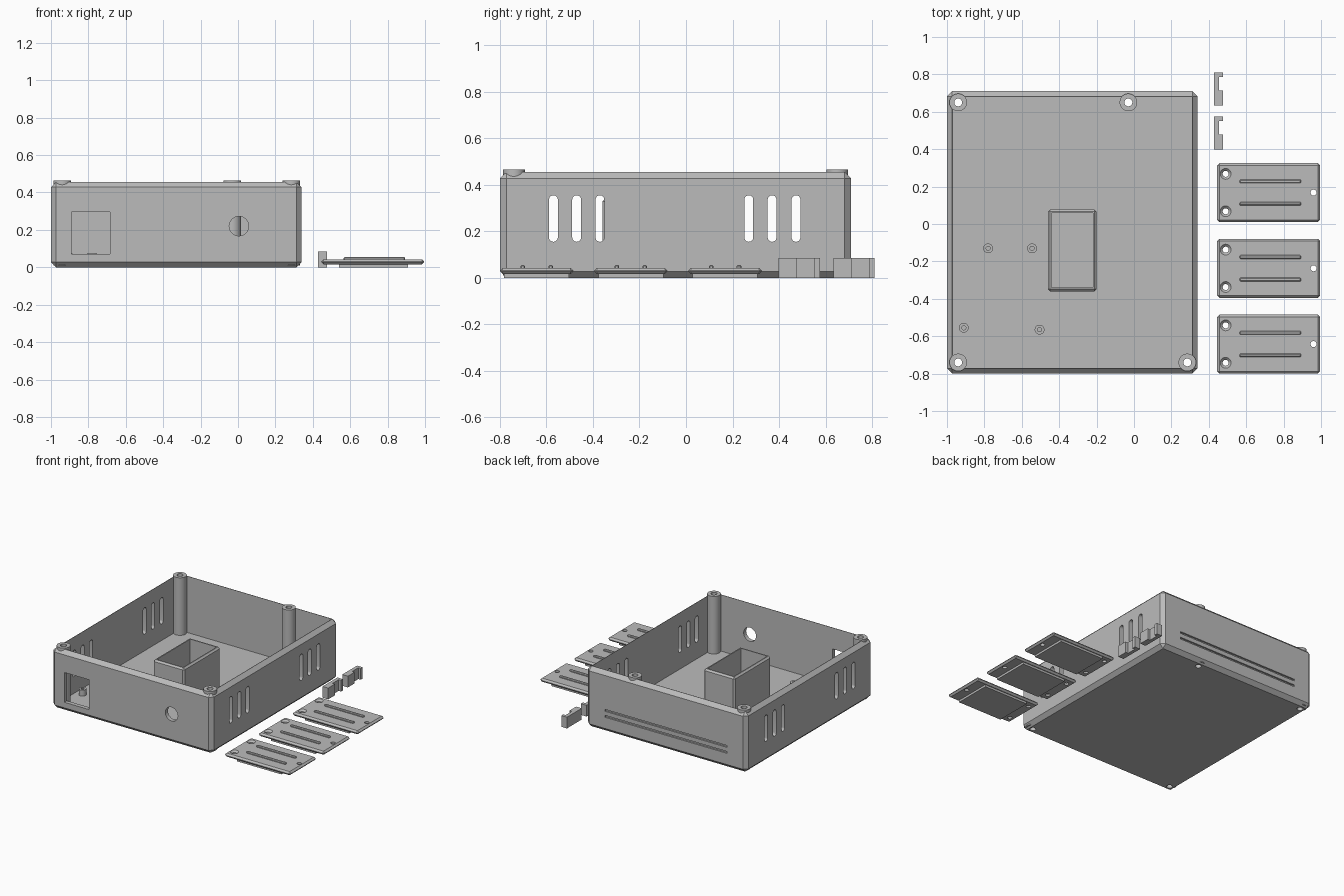
import bpy, bmesh, math
from mathutils import Matrix, Vector

start_cube = bpy.data.objects.get("Cube")
if start_cube:
    bpy.data.objects.remove(start_cube, do_unlink=True)

grey = bpy.data.materials.new("plain_grey")
grey.use_nodes = True
COLOUR = (0.5, 0.5, 0.5, 1)
grey.diffuse_color = COLOUR
grey.node_tree.nodes["Principled BSDF"].inputs["Base Color"].default_value = COLOUR


def finish(name, bm):
    mesh = bpy.data.meshes.new(name)
    bmesh.ops.recalc_face_normals(bm, faces=bm.faces)
    bm.to_mesh(mesh)
    bm.free()
    mesh.materials.append(grey)
    obj = bpy.data.objects.new(name, mesh)
    bpy.context.collection.objects.link(obj)
    return obj


def box(name, low, high, chamfer=0, upright_only=False):
    """Box between two corners, with optional chamfered edges."""
    low, high = Vector(low), Vector(high)
    bm = bmesh.new()
    bmesh.ops.create_cube(bm, size=1)
    for v in bm.verts:
        v.co = (low + high) / 2 + v.co * (high - low)
    if chamfer:
        edges = [e for e in bm.edges if not upright_only
                 or abs(e.verts[0].co.z - e.verts[1].co.z) > 1e-4]
        bmesh.ops.bevel(bm, geom=edges, offset=chamfer, segments=1,
                        affect='EDGES', profile=0.5)
    return finish(name, bm)


def rod(name, base, radius, length, axis='Z', top_radius=None, sides=32):
    """Cylinder or cone growing from its base along an axis."""
    bm = bmesh.new()
    bmesh.ops.create_cone(bm, cap_ends=True, segments=sides, radius1=radius,
                          radius2=radius if top_radius is None else top_radius,
                          depth=length)
    turn = {'X': Matrix.Rotation(math.pi / 2, 4, 'Y'),
            'Y': Matrix.Rotation(-math.pi / 2, 4, 'X'),
            'Z': Matrix.Identity(4)}[axis]
    bm.transform(Matrix.Translation(base) @ turn @ Matrix.Translation((0, 0, length / 2)))
    return finish(name, bm)


def slot(name, y, z_low, z_high, radius, x, depth):
    """Upright round-ended slot cutter running along x."""
    bm = bmesh.new()
    verts = []
    for z, turn in ((z_high - radius, 0), (z_low + radius, math.pi)):
        for i in range(13):
            a = turn + math.pi * i / 12
            verts.append(bm.verts.new((x, y + radius * math.cos(a), z + radius * math.sin(a))))
    face = bm.faces.new(verts)
    new = bmesh.ops.extrude_face_region(bm, geom=[face])["geom"]
    bmesh.ops.translate(bm, vec=(depth, 0, 0),
                        verts=[g for g in new if isinstance(g, bmesh.types.BMVert)])
    return finish(name, bm)


def combine(target, tools, operation):
    for tool in tools:
        tool.hide_render = True
        mod = target.modifiers.new("combine", 'BOOLEAN')
        mod.operation, mod.solver, mod.object = operation, 'EXACT', tool
        bpy.context.view_layer.objects.active = target
        bpy.ops.object.modifier_apply(modifier=mod.name)
        bpy.data.objects.remove(tool, do_unlink=True)


def smooth(obj):
    bpy.ops.object.select_all(action='DESELECT')
    obj.select_set(True)
    bpy.context.view_layer.objects.active = obj
    bpy.ops.object.shade_smooth_by_angle(angle=math.radians(30))


# Open enclosure with chamfered outer edges
LEFT, RIGHT, FRONT, BACK, TOP = -1.0, 0.34, -0.80, 0.71, 0.456
WALL, FLOOR = 0.031, 0.03
case = box("enclosure", (LEFT, FRONT, 0), (RIGHT, BACK, TOP), 0.028)
combine(case, [box("cavity", (LEFT + WALL, FRONT + WALL, FLOOR),
                   (RIGHT - WALL, BACK - WALL, 1))], 'DIFFERENCE')

# Corner screw posts, circuit standoffs and the inner compartment
posts = [(-0.94, 0.65), (-0.03, 0.65), (-0.94, -0.74), (0.285, -0.74)]
standoffs = [(-0.78, -0.13), (-0.545, -0.13), (-0.91, -0.555), (-0.505, -0.565)]
parts = [rod("post", (x, y, 0.01), 0.047, 0.455) for x, y in posts]
parts += [rod("standoff", (x, y, 0.01), 0.026, 0.065) for x, y in standoffs]
combine(case, parts, 'UNION')

compartment = box("inner_compartment", (-0.46, -0.36, 0.01), (-0.20, 0.078, 0.34), 0.012)
cuts = [box("hollow", (-0.44, -0.34, FLOOR), (-0.22, 0.058, 1))]
combine(compartment, cuts, 'DIFFERENCE')

# Screw holes
cuts = [rod("screw_hole", (x, y, -0.1), 0.021, 1) for x, y in posts]
cuts += [rod("pilot_hole", (x, y, FLOOR), 0.011, 1) for x, y in standoffs]
# Front window and cable hole
cuts.append(box("window", (-0.89, FRONT - 0.1, 0.07), (-0.685, FRONT + 0.05, 0.295)))
cuts.append(rod("cable_hole", (0.005, FRONT - 0.1, 0.22), 0.052, 0.2, 'Y'))
# Vent slots through both side walls
for x in (LEFT, RIGHT):
    for y in (-0.57, -0.47, -0.37, 0.27, 0.37, 0.473):
        cuts.append(slot("vent", y, 0.155, 0.355, 0.019, x - 0.05, 0.1))
# Long grooves on the back
for z in (0.12, 0.165):
    cuts.append(box("groove", (-0.84, BACK - 0.012, z - 0.007), (0.18, BACK + 0.1, z + 0.007)))
combine(case, cuts, 'DIFFERENCE')
smooth(case)

# Three loose cover plates with grip ridges and screw holes
for number, y in enumerate((0.168, -0.237, -0.642), 1):
    plate = box(f"cover_plate_{number}", (0.445, y - 0.158, 0.016),
                (0.995, y + 0.158, 0.043), 0.012)
    combine(plate, [box("step", (0.54, y - 0.14, 0), (0.91, y + 0.14, 0.03))], 'UNION')
    ridges = [box("ridge", (0.565, y + s * 0.06 - 0.01, 0.03),
                  (0.893, y + s * 0.06 + 0.01, 0.055), 0.005) for s in (-1, 1)]
    combine(plate, ridges, 'UNION')
    holes = [rod("hole", (0.96, y, -0.1), 0.016, 0.3)]
    for s in (-1, 1):
        holes.append(rod("hole", (0.49, y + s * 0.1, -0.1), 0.016, 0.3))
        holes.append(rod("countersink", (0.49, y + s * 0.1, 0.03), 0.016, 0.014,
                         top_radius=0.03))
    combine(plate, holes, 'DIFFERENCE')
    smooth(plate)

# Two small clips, thinner in the middle, with a cross hole
for number, y in enumerate((0.398, 0.633), 1):
    clip = box(f"clip_{number}", (0.428, y, 0), (0.475, y + 0.177, 0.085))
    combine(clip, [box("notch", (0.455, y + 0.08, -0.1), (0.6, y + 0.153, 0.2)),
                   rod("cross_hole", (0.3, y + 0.04, 0.044), 0.017, 0.4, 'X')], 'DIFFERENCE')
    smooth(clip)
smooth(compartment)
